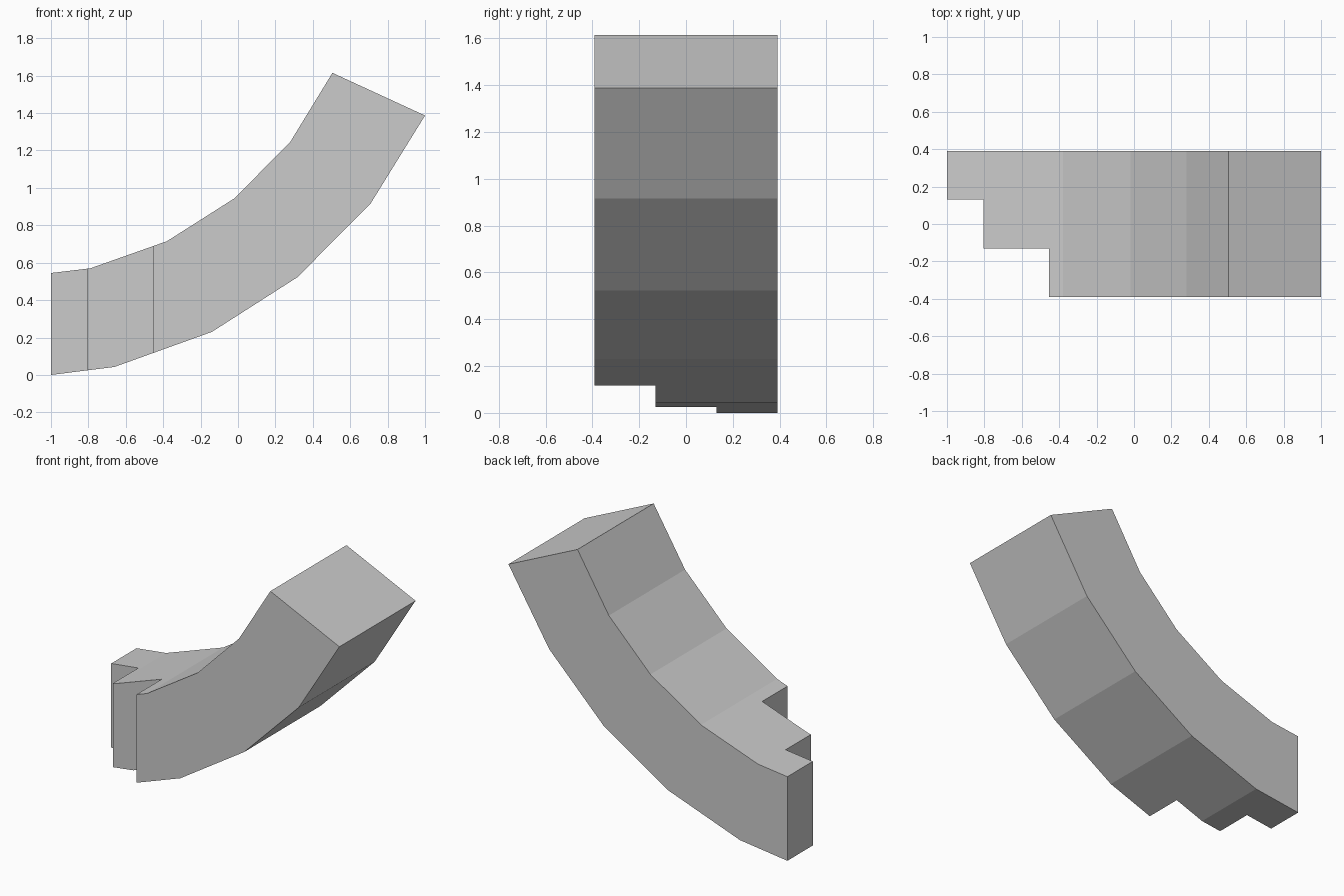
import bpy, bmesh

if "Cube" in bpy.data.objects:
    bpy.data.objects.remove(bpy.data.objects["Cube"])

HALF = 0.39  # half width in y

# Side profile (x, z) of the curved arm
lower = [(-1, 0), (-0.66, 0.043), (-0.14, 0.23), (0.317, 0.522), (0.708, 0.915), (1, 1.387)]
upper = [(0.505, 1.615), (0.28, 1.247), (-0.018, 0.945), (-0.38, 0.715), (-0.79, 0.57), (-1, 0.545)]


def prism(name, profile, y0, y1):
    """Extrude an x-z profile from y0 to y1."""
    bm = bmesh.new()
    face = bm.faces.new([bm.verts.new((x, y0, z)) for x, z in profile])
    ext = bmesh.ops.extrude_face_region(bm, geom=[face])
    verts = [v for v in ext["geom"] if isinstance(v, bmesh.types.BMVert)]
    bmesh.ops.translate(bm, verts=verts, vec=(0, y1 - y0, 0))
    bmesh.ops.recalc_face_normals(bm, faces=bm.faces)
    mesh = bpy.data.meshes.new(name)
    bm.to_mesh(mesh)
    bm.free()
    obj = bpy.data.objects.new(name, mesh)
    bpy.context.collection.objects.link(obj)
    return obj


# Curved arm
arm = prism("curved_arm", lower + upper, -HALF, HALF)

# Stepped low end: remove the front and middle thirds up to their start x
for i, (x_end, y_top) in enumerate([(-0.805, 0.13), (-0.455, -0.13)]):
    box = [(-1.5, -0.5), (x_end, -0.5), (x_end, 1), (-1.5, 1)]
    cutter = prism(f"step_cutter_{i}", box, -1, y_top)
    cutter.hide_render = True
    mod = arm.modifiers.new("step", 'BOOLEAN')
    mod.operation = 'DIFFERENCE'
    mod.solver = 'EXACT'
    mod.object = cutter
    bpy.context.view_layer.objects.active = arm
    bpy.ops.object.modifier_apply(modifier=mod.name)
    bpy.data.objects.remove(cutter)
